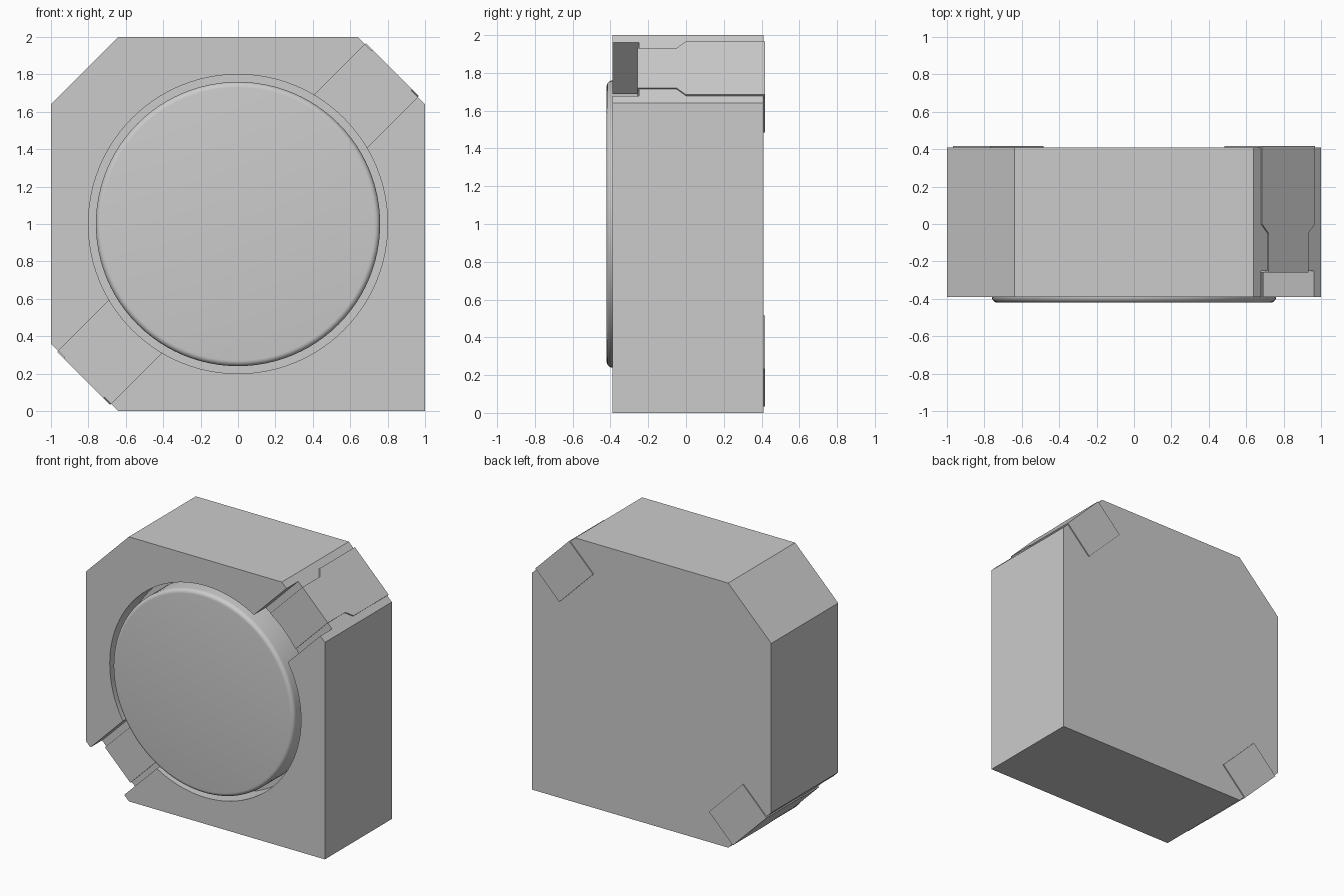
import bpy, bmesh, math
from mathutils import Vector

if "Cube" in bpy.data.objects:
    bpy.data.objects.remove(bpy.data.objects["Cube"])

grey = bpy.data.materials.new("grey")
grey.use_nodes = True
grey.diffuse_color = (0.6, 0.6, 0.6, 1)
grey.node_tree.nodes["Principled BSDF"].inputs["Base Color"].default_value = (0.6, 0.6, 0.6, 1)

R2 = math.sqrt(0.5)


def prism(name, points, to_world, lo, hi):
    """Extrude a 2D outline between lo and hi; to_world maps (a, b, h) to xyz."""
    bm = bmesh.new()
    low = [bm.verts.new(to_world(a, b, lo)) for a, b in points]
    high = [bm.verts.new(to_world(a, b, hi)) for a, b in points]
    bm.faces.new(low)
    bm.faces.new(high)
    for i in range(len(points)):
        j = (i + 1) % len(points)
        bm.faces.new((low[i], low[j], high[j], high[i]))
    bmesh.ops.recalc_face_normals(bm, faces=bm.faces)
    mesh = bpy.data.meshes.new(name)
    bm.to_mesh(mesh)
    bm.free()
    mesh.materials.append(grey)
    ob = bpy.data.objects.new(name, mesh)
    bpy.context.collection.objects.link(ob)
    return ob


def activate(ob):
    bpy.ops.object.select_all(action='DESELECT')
    ob.select_set(True)
    bpy.context.view_layer.objects.active = ob


def upright(x, z, y):
    return Vector((x, y, z))


def diagonal(s):
    """Frame of one corner: d outward along the diagonal, u across it, y depth."""
    return lambda d, u, y: Vector((s * (d - u) * R2, y, 1 + s * (d + u) * R2))


def circle(r, n=96):
    return [(r * math.cos(2 * math.pi * i / n), 1 + r * math.sin(2 * math.pi * i / n))
            for i in range(n)]


def rect(a0, a1, b):
    return [(a0, -b), (a1, -b), (a1, b), (a0, b)]


# Housing block with three cut corners
c = 0.36
body = prism("housing", [(c - 1, 0), (1, 0), (1, 2 - c), (1 - c, 2),
                         (c - 1, 2), (-1, 2 - c), (-1, c)], upright, -0.39, 0.41)

# Round well for the core and the two diagonal lead slots
cutters = [prism("well_cutter", circle(0.80), upright, -0.6, -0.2)]
for s in (1, -1):
    cutters.append(prism("slot_cutter", rect(0.6, 1.4, 0.2), diagonal(s), -0.55, -0.25))
for cutter in cutters:
    cutter.hide_render = True
    mod = body.modifiers.new("cut", 'BOOLEAN')
    mod.operation = 'DIFFERENCE'
    mod.solver = 'EXACT'
    mod.object = cutter
    activate(body)
    bpy.ops.object.modifier_apply(modifier=mod.name)
    bpy.data.objects.remove(cutter)
activate(body)
bpy.ops.object.shade_smooth_by_angle(angle=math.radians(30))

# Round core with a softened front rim
core = prism("core", circle(0.76), upright, -0.42, -0.19)
bm = bmesh.new()
bm.from_mesh(core.data)
rim = [e for e in bm.edges if all(v.co.y < -0.41 for v in e.verts)]
bmesh.ops.bevel(bm, geom=rim, offset=0.03, segments=5, profile=0.5, affect='EDGES')
bm.to_mesh(core.data)
bm.free()
activate(core)
bpy.ops.object.shade_smooth_by_angle(angle=math.radians(30))

# Terminals: slot strip, corner plate and back pad at two opposite corners
for s, side in ((1, "upper_left"), (-1, "lower_right")):
    frame = diagonal(s)
    # Strip in the slot, with its inner end following the well
    arc = [(math.sqrt(0.64 - u * u), u) for u in (0.15, 0.075, 0, -0.075, -0.15)]
    prism(side + "_lead_strip", arc + [(1.168, -0.15), (1.168, 0.15)],
          frame, -0.258, -0.248)
    # Plate over the cut corner, widening toward the back
    half = [(0.15, -0.258), (0.15, -0.05), (0.2, 0.0), (0.2, 0.418)]
    outline = half + [(-u, y) for u, y in reversed(half)]
    prism(side + "_corner_plate", outline,
          lambda u, y, d, f=frame: f(d, u, y), 1.158, 1.168)
    # Solder pad folded onto the back
    prism(side + "_back_pad", rect(0.885, 1.168, 0.2), frame, 0.408, 0.418)
